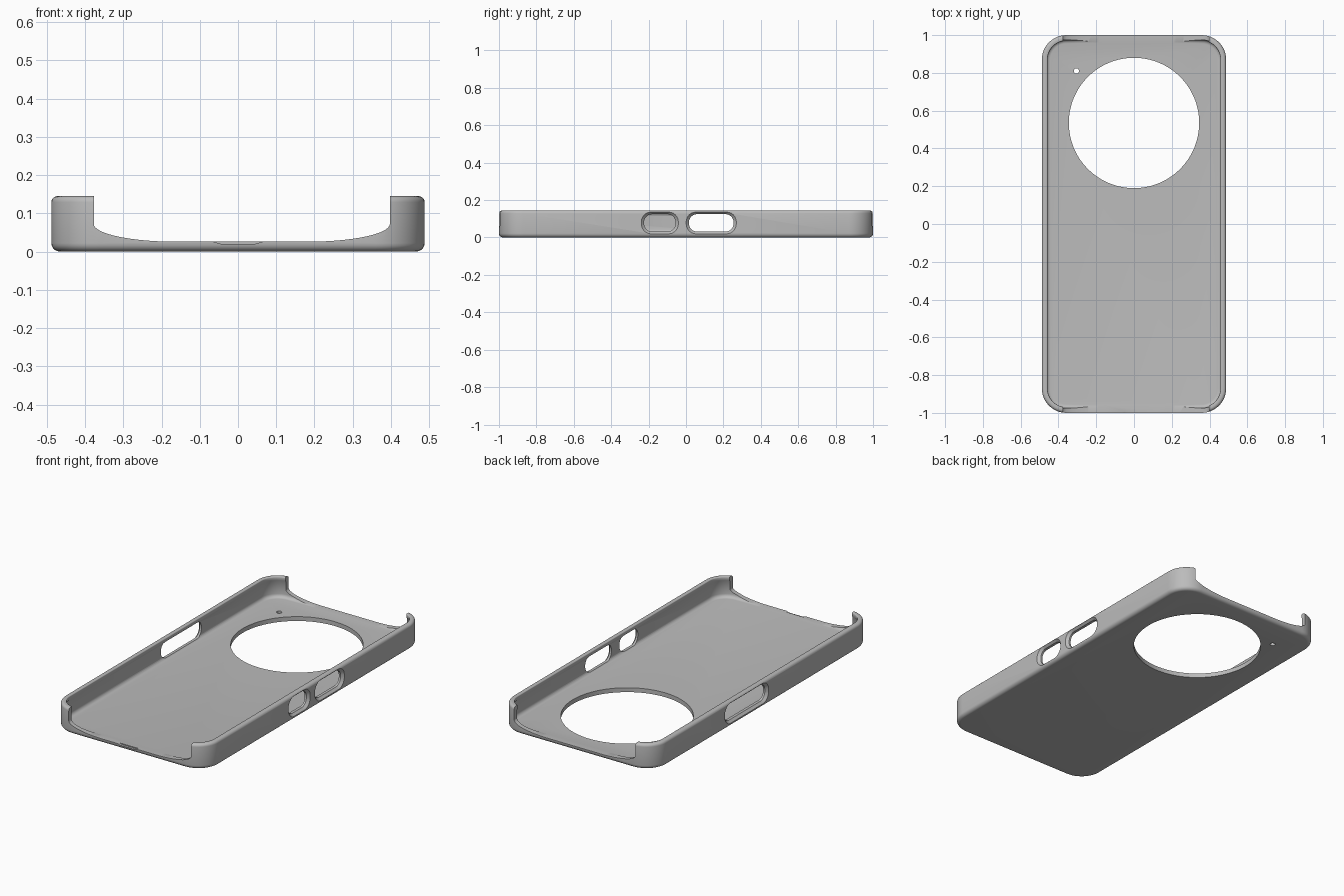
import bpy
import bmesh
from math import sin, cos, pi, radians

cube = bpy.data.objects.get("Cube")
if cube:
    bpy.data.objects.remove(cube, do_unlink=True)

HALF_X, HALF_Y, HEIGHT = 0.488, 1.0, 0.145
CORNER = 0.13
FLOOR = 0.025

grey = bpy.data.materials.new("soft grey plastic")
grey.use_nodes = True
tone = (0.5, 0.5, 0.5, 1)
grey.diffuse_color = tone
grey.node_tree.nodes["Principled BSDF"].inputs["Base Color"].default_value = tone


def rounded_rect(hx, hy, r, steps=12):
    """Counter-clockwise 2D outline centred on the origin."""
    points = []
    for q, (sx, sy) in enumerate([(1, 1), (-1, 1), (-1, -1), (1, -1)]):
        for i in range(steps + 1):
            a = (q + i / steps) * pi / 2
            points.append((sx * (hx - r) + r * cos(a), sy * (hy - r) + r * sin(a)))
    return points


def arc(cx, cz, r, start, end, steps=5):
    return [(cx + r * cos(radians(start + (end - start) * i / steps)),
             cz + r * sin(radians(start + (end - start) * i / steps)))
            for i in range(steps + 1)]


def loft(name, rings):
    """Closed solid through a list of equally long 3D rings."""
    bm = bmesh.new()
    loops = [[bm.verts.new(p) for p in ring] for ring in rings]
    n = len(loops[0])
    for a, b in zip(loops, loops[1:]):
        for i in range(n):
            j = (i + 1) % n
            bm.faces.new((a[i], a[j], b[j], b[i]))
    bm.faces.new(loops[0][::-1])
    bm.faces.new(loops[-1])
    bmesh.ops.recalc_face_normals(bm, faces=bm.faces)
    mesh = bpy.data.meshes.new(name)
    bm.to_mesh(mesh)
    bm.free()
    obj = bpy.data.objects.new(name, mesh)
    bpy.context.collection.objects.link(obj)
    return obj


# Shell section as (inset, height): outside, rim, lip, inner wall, floor fillet
section = arc(0.022, 0.022, 0.022, 270, 180)
section += arc(0.016, HEIGHT - 0.016, 0.016, 180, 90)
section += arc(0.025, HEIGHT - 0.005, 0.005, 90, 0, 3)
section += [(0.030, 0.125), (0.025, 0.117)]
section += arc(0.045, FLOOR + 0.02, 0.02, 180, 270)
case = loft("phone_case", [
    [(x, y, z) for x, y in rounded_rect(HALF_X - d, HALF_Y - d, CORNER - d)]
    for d, z in section])
case.data.materials.append(grey)

cutters = []


# Round openings in the back plate
def round_cutter(name, x, y, r, sides):
    ring = [(x + r * cos(2 * pi * i / sides), y + r * sin(2 * pi * i / sides))
            for i in range(sides)]
    cutters.append(loft(name, [[(px, py, z) for px, py in ring] for z in (-0.05, 0.08)]))


round_cutter("camera_cutter", 0, 0.535, 0.345, 128)
round_cutter("microphone_cutter", -0.305, 0.81, 0.014, 24)


# Side button openings with a sloped outer border
def side_cutter(name, side, y0, y1):
    yc, hy, zc = (y0 + y1) / 2, (y1 - y0) / 2, 0.078
    rings = []
    for x, border in ((0.42, 0.016), (0.474, 0.016), (0.489, 0), (0.52, 0)):
        hz = 0.060 - border * 0.85
        rings.append([(side * x, yc + u, zc + v)
                      for u, v in rounded_rect(hy - border, hz, hz * 0.92)])
    cutters.append(loft(name, rings))


side_cutter("power_cutter", 1, -0.24, -0.04)
side_cutter("volume_cutter", 1, 0.0, 0.27)
side_cutter("left_slot_cutter", -1, -0.055, 0.345)


# Wide curved notches in both end walls
def end_cutter(name, outline, y0, y1):
    cutters.append(loft(name, [[(x, y, z) for x, z in outline] for y in (y0, y1)]))


NOTCH_HALF, NOTCH_FLAT, NOTCH_X = 0.387, 0.17, 0.01
low, high = FLOOR + 0.0006, 0.072
right = [(NOTCH_HALF, 0.2)]
for i in range(17):
    a = i / 16 * pi / 2
    right.append((NOTCH_FLAT + (NOTCH_HALF - NOTCH_FLAT) * cos(a),
                  high - (high - low) * sin(a)))
notch = [(NOTCH_X + x, z) for x, z in right]
notch += [(NOTCH_X - x, z) for x, z in reversed(right)]
end_cutter("front_notch_cutter", notch, -1.1, -0.86)
end_cutter("back_notch_cutter", notch, 0.86, 1.1)

# Shallow thumb dip in the front edge
dip = [(-0.065, 0.06), (-0.065, 0.026), (-0.045, 0.020),
       (0.045, 0.020), (0.065, 0.026), (0.065, 0.06)]
end_cutter("dip_cutter", dip, -1.1, -0.987)

# Cut every opening, then drop the cutters
bpy.context.view_layer.objects.active = case
for cutter in cutters:
    cutter.hide_render = True
    mod = case.modifiers.new(cutter.name, "BOOLEAN")
    mod.operation = "DIFFERENCE"
    mod.solver = "EXACT"
    mod.object = cutter
    bpy.ops.object.modifier_apply(modifier=mod.name)
for cutter in cutters:
    bpy.data.objects.remove(cutter, do_unlink=True)

case.data.materials.clear()
case.data.materials.append(grey)
for face in case.data.polygons:
    face.material_index = 0

bpy.ops.object.select_all(action="DESELECT")
case.select_set(True)
bpy.ops.object.shade_smooth_by_angle(angle=radians(35))
